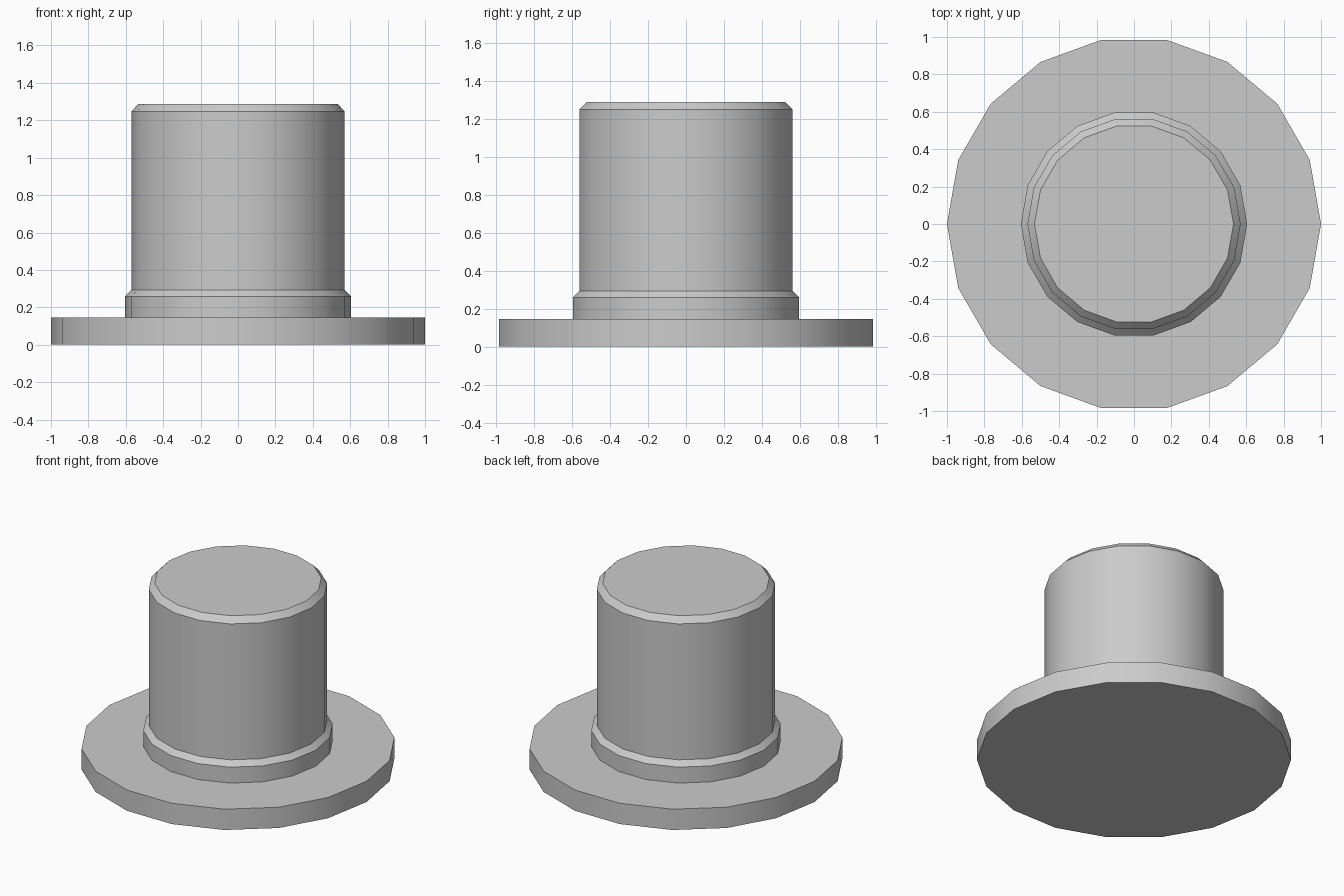
import bpy, bmesh, math

if "Cube" in bpy.data.objects:
    bpy.data.objects.remove(bpy.data.objects["Cube"])

SIDES = 18

# Half-section of the flanged plug: (radius, height) from the base up
profile = [
    (1.0, 0.0), (1.0, 0.146),          # flange
    (0.605, 0.146), (0.605, 0.258),    # collar
    (0.57, 0.293), (0.57, 1.248),      # collar chamfer and barrel
    (0.532, 1.288),                    # top chamfer
]


def lathe(name, points, sides):
    bm = bmesh.new()
    rings = [[bm.verts.new((r * math.cos(math.tau * i / sides),
                            r * math.sin(math.tau * i / sides), z))
              for i in range(sides)] for r, z in points]
    for low, high in zip(rings, rings[1:]):
        for i in range(sides):
            j = (i + 1) % sides
            bm.faces.new((low[i], low[j], high[j], high[i]))
    # flat end caps
    bm.faces.new(rings[0][::-1])
    bm.faces.new(rings[-1])
    mesh = bpy.data.meshes.new(name)
    bm.to_mesh(mesh)
    bm.free()
    obj = bpy.data.objects.new(name, mesh)
    bpy.context.collection.objects.link(obj)
    return obj


plug = lathe("flanged_plug", profile, SIDES)

# Smooth round walls, sharp chamfers and rims
bpy.context.view_layer.objects.active = plug
plug.select_set(True)
bpy.ops.object.shade_smooth_by_angle(angle=math.radians(30))
